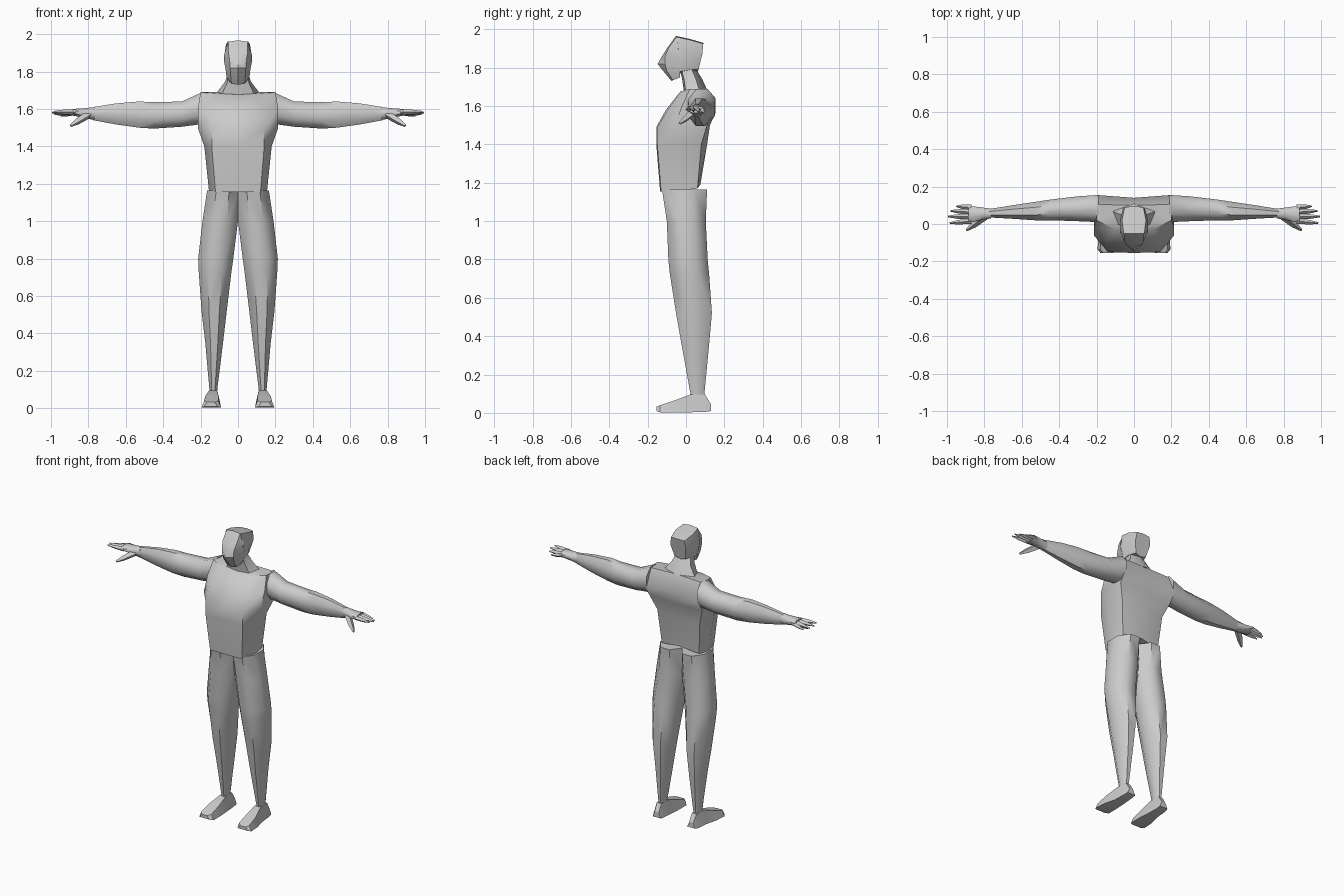
import bpy, bmesh, math
from mathutils import Vector

grey = bpy.data.materials.new("light grey")
grey.diffuse_color = (0.6, 0.6, 0.6, 1)


def loft(name, rings, mirror=False, angle=50):
    """Skin a list of equal-length point rings, cap both ends."""
    bm = bmesh.new()
    vs = [[bm.verts.new(p) for p in r] for r in rings]
    n = len(rings[0])
    for a, b in zip(vs, vs[1:]):
        for i in range(n):
            j = (i + 1) % n
            bm.faces.new((a[i], a[j], b[j], b[i]))
    bm.faces.new(vs[0][::-1])
    bm.faces.new(vs[-1])
    bmesh.ops.remove_doubles(bm, verts=bm.verts, dist=0.0005)
    bmesh.ops.recalc_face_normals(bm, faces=bm.faces)
    me = bpy.data.meshes.new(name)
    bm.to_mesh(me)
    bm.free()
    me.materials.append(grey)
    ob = bpy.data.objects.new(name, me)
    bpy.context.collection.objects.link(ob)
    bpy.ops.object.select_all(action='DESELECT')
    ob.select_set(True)
    bpy.context.view_layer.objects.active = ob
    bpy.ops.object.shade_smooth_by_angle(angle=math.radians(angle))
    if mirror:
        ob.modifiers.new("Mirror", 'MIRROR')
    return ob


def oval(u0, u1, v0, v1, n=8):
    """Ring of n points filling the given box in two axes."""
    out = []
    for i in range(n):
        t = math.tau * (i + 0.5) / n
        k = 1 / math.cos(math.pi / n)
        out.append(((u0 + u1) / 2 + (u1 - u0) / 2 * k * math.cos(t),
                    (v0 + v1) / 2 + (v1 - v0) / 2 * k * math.sin(t)))
    return out


def across_z(z, *box):
    return [(u, v, z) for u, v in oval(*box)]


def across_x(x, *box):
    return [(x, u, v) for u, v in oval(*box)]


def symmetric(half):
    """Complete a ring from its right half, first and last points on x = 0."""
    return half + [(-x, y, z) for x, y, z in half[-2:0:-1]]


# Torso: flat chest in front, shallow spine groove behind
torso = [
    [(0, -.135, 1.155), (.12, -.13, 1.155), (.155, -.03, 1.16), (.14, .06, 1.17), (0, .075, 1.19)],
    [(0, -.155, 1.40), (.14, -.15, 1.40), (.18, -.04, 1.40), (.16, .08, 1.40), (0, .11, 1.40)],
    [(0, -.155, 1.49), (.14, -.15, 1.49), (.215, -.06, 1.50), (.20, .11, 1.50), (0, .125, 1.50)],
    [(0, -.105, 1.58), (.15, -.10, 1.57), (.215, -.02, 1.60), (.20, .155, 1.57), (0, .14, 1.58)],
    [(0, -.03, 1.675), (.10, -.03, 1.675), (.20, .02, 1.69), (.20, .105, 1.685), (0, .10, 1.69)],
]
loft("torso", [symmetric(r) for r in torso])

# Trousers: one leg, mirrored
loft("trouser_leg", [
    across_z(1.165, 0, .165, -.125, .11),
    across_z(1.00, 0, .19, -.10, .103),
    across_z(.80, .025, .213, -.092, .113),
    across_z(.73, .035, .21, -.085, .12),
    across_z(.52, .06, .195, -.052, .135),
    across_z(.35, .08, .175, -.022, .12),
    across_z(.09, .112, .152, .025, .095),
], True)

# Shoes: heel to toe sections of width and height
shoe = [(.13, .10, .16, .01, .045), (.10, .10, .165, .005, .095), (.02, .095, .17, .003, .095),
        (-.06, .09, .19, .003, .065), (-.135, .09, .195, .003, .04), (-.155, .11, .18, .01, .032)]
loft("shoe", [[(a, y, b), (c, y, b), (c - .015, y, d), (a + .015, y, d)]
              for y, a, c, b, d in shoe], True, 30)

# Arms: shoulder to wrist
loft("arm", [
    across_x(.19, .01, .155, 1.52, 1.69),
    across_x(.30, .015, .148, 1.505, 1.64),
    across_x(.45, .02, .13, 1.495, 1.636),
    across_x(.53, .02, .118, 1.50, 1.64),
    across_x(.65, .028, .10, 1.517, 1.63),
    across_x(.775, .035, .08, 1.54, 1.61),
], True)

# Hands: palm, four fingers and a thumb
loft("palm", [
    across_x(.765, .03, .082, 1.54, 1.61),
    across_x(.81, .022, .088, 1.55, 1.605),
    across_x(.885, .005, .098, 1.565, 1.60),
], True)


def digit(name, start, end, width):
    """Tapered four-sided finger."""
    a, b = Vector(start), Vector(end)
    side = (b - a).cross(Vector((0, 0, 1))).normalized()
    up = side.cross(b - a).normalized()
    rings = []
    for t, w in ((0, width), (.6, width * .8), (1, width * .3)):
        c = a.lerp(b, t)
        rings.append([c + side * w, c + up * w, c - side * w, c - up * w])
    loft(name, rings, True, 30)


for name, y0, tip in (("little_finger", .088, (.95, .095, 1.565)),
                      ("ring_finger", .064, (.98, .07, 1.572)),
                      ("middle_finger", .04, (.995, .04, 1.58)),
                      ("index_finger", .016, (.985, .005, 1.585))):
    digit(name, (.87, y0, 1.582), tip, .015)
digit("thumb", (.80, .04, 1.57), (.895, -.033, 1.51), .022)

# Neck flaring down onto the shoulders
neck = [
    [(0, -.035, 1.80), (.05, -.025, 1.80), (.055, .03, 1.79), (0, .06, 1.78)],
    [(0, -.02, 1.74), (.058, -.01, 1.74), (.07, .05, 1.745), (0, .085, 1.74)],
    [(0, -.01, 1.67), (.09, 0, 1.67), (.12, .07, 1.68), (0, .11, 1.685)],
]
loft("neck", [symmetric(r) for r in neck])

# Back of the head: rings running from the face seam backwards
skull = [
    [(0, -.05, 1.965), (.055, -.05, 1.96), (.075, -.045, 1.87), (.06, -.03, 1.78), (0, -.03, 1.77)],
    [(0, .02, 1.95), (.064, .02, 1.945), (.076, .02, 1.87), (.058, .02, 1.79), (0, .02, 1.78)],
    [(0, .095, 1.928), (.05, .09, 1.925), (.058, .085, 1.87), (.04, .065, 1.79), (0, .062, 1.78)],
]
loft("skull", [symmetric(r) for r in skull], angle=35)

# Face: leaning forward to brow and nose, tapering to the chin
face = [
    [(0, -.052, 1.967), (.05, -.05, 1.96), (.055, -.045, 1.955), (0, -.04, 1.955)],
    [(0, -.10, 1.90), (.052, -.09, 1.905), (.074, -.04, 1.89), (0, -.03, 1.89)],
    [(0, -.125, 1.86), (.045, -.108, 1.865), (.074, -.036, 1.85), (0, -.03, 1.85)],
    [(0, -.148, 1.82), (.042, -.11, 1.82), (.066, -.033, 1.81), (0, -.03, 1.81)],
    [(0, -.125, 1.79), (.04, -.10, 1.785), (.062, -.03, 1.775), (0, -.03, 1.775)],
    [(0, -.075, 1.73), (.035, -.068, 1.735), (.048, -.03, 1.75), (0, -.03, 1.75)],
]
loft("face", [symmetric(r) for r in face], angle=30)
